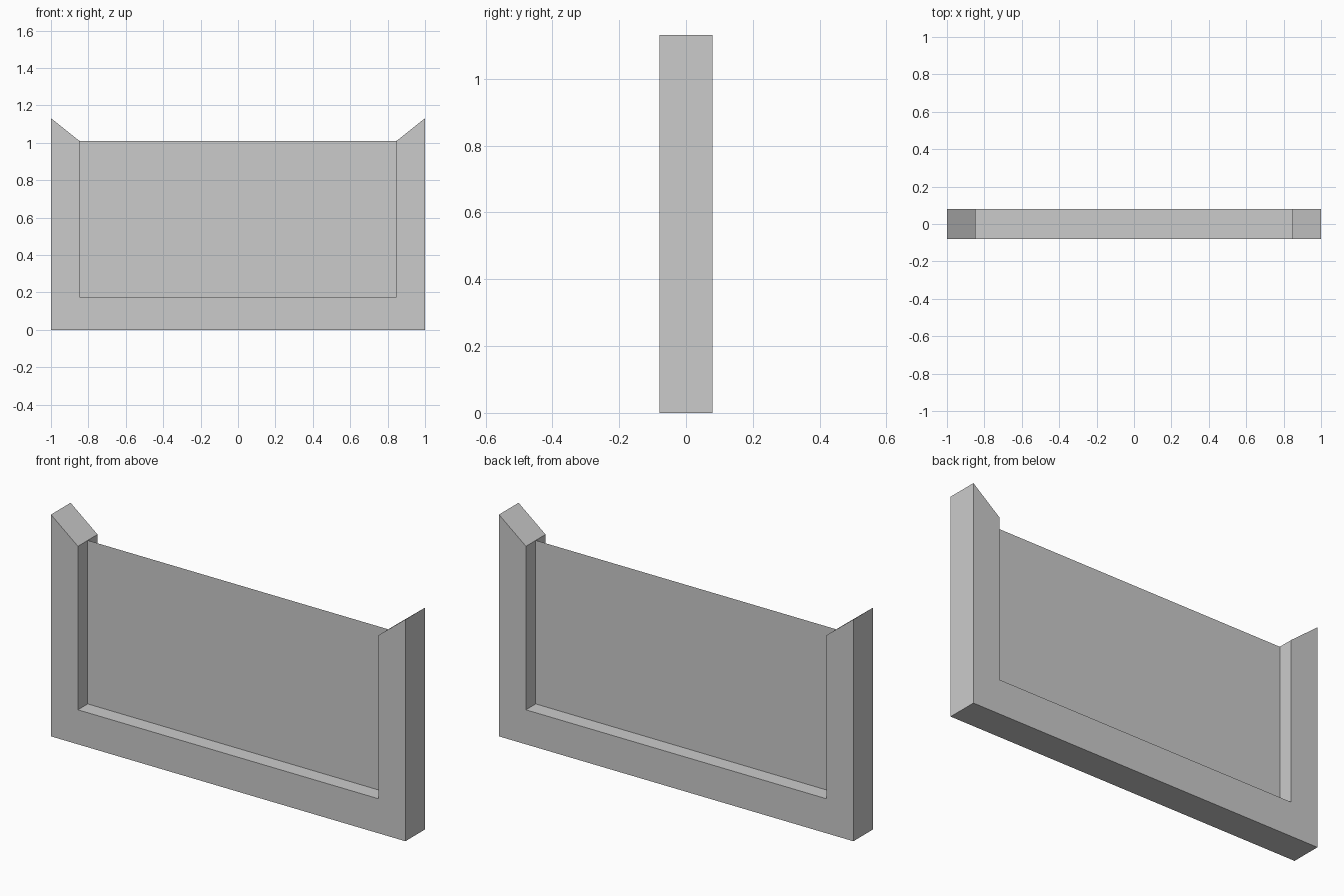
import bpy, bmesh

if "Cube" in bpy.data.objects:
    bpy.data.objects.remove(bpy.data.objects["Cube"])

HALF_W, INNER_W = 1.0, 0.848      # outer and inner half widths
SILL_Z, PANEL_Z, TIP_Z = 0.176, 1.01, 1.131
HALF_D = 0.079


def make_profile(name, points, y, depth=0.0):
    """Flat x-z outline at y, optionally extruded backwards."""
    bm = bmesh.new()
    face = bm.faces.new([bm.verts.new((x, y, z)) for x, z in points])
    if depth:
        ext = bmesh.ops.extrude_face_region(bm, geom=[face], use_keep_orig=True)
        moved = [v for v in ext["geom"] if isinstance(v, bmesh.types.BMVert)]
        bmesh.ops.translate(bm, verts=moved, vec=(0, depth, 0))
        bmesh.ops.recalc_face_normals(bm, faces=bm.faces)
    mesh = bpy.data.meshes.new(name)
    bm.to_mesh(mesh)
    bm.free()
    obj = bpy.data.objects.new(name, mesh)
    bpy.context.collection.objects.link(obj)
    return obj


# U-shaped frame with sloped post tops
right = [(HALF_W, 0), (HALF_W, TIP_Z), (INNER_W, PANEL_Z), (INNER_W, SILL_Z)]
left = [(-x, z) for x, z in reversed(right)]
make_profile("frame", right + left, -HALF_D, 2 * HALF_D)

# Thin sheet in the middle of the frame
make_profile("panel", [(-INNER_W, SILL_Z), (INNER_W, SILL_Z),
                       (INNER_W, PANEL_Z), (-INNER_W, PANEL_Z)], 0)
